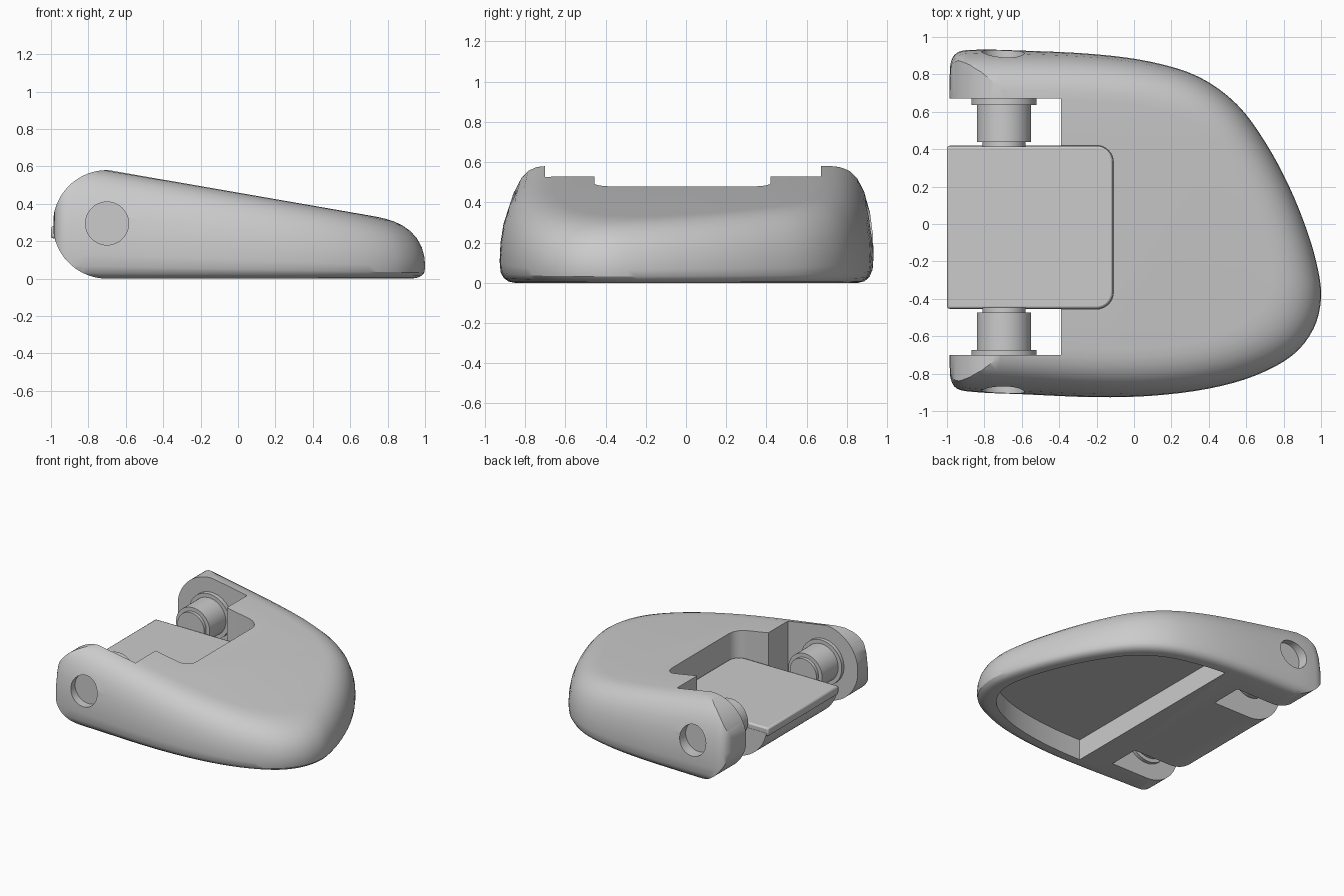
import bpy, bmesh, math
from mathutils import Vector

cube = bpy.data.objects.get("Cube")
if cube:
    bpy.data.objects.remove(cube, do_unlink=True)

grey = bpy.data.materials.new("satin_grey")
grey.use_nodes = True
grey.diffuse_color = (0.6, 0.6, 0.6, 1)
grey.node_tree.nodes["Principled BSDF"].inputs["Base Color"].default_value = (0.6, 0.6, 0.6, 1)

MID = -0.0175          # centre line of the hinge
PIVOT = (-0.7, 0.29)   # hinge axis in x, z
R = 0.29


def loft(name, rings):
    """Skin a stack of equal-length rings and cap both ends."""
    bm = bmesh.new()
    loops = [[bm.verts.new(p) for p in ring] for ring in rings]
    n = len(loops[0])
    for a, b in zip(loops, loops[1:]):
        for i in range(n):
            j = (i + 1) % n
            bm.faces.new((a[i], a[j], b[j], b[i]))
    bm.faces.new(loops[0][::-1])
    bm.faces.new(loops[-1])
    bmesh.ops.recalc_face_normals(bm, faces=bm.faces)
    mesh = bpy.data.meshes.new(name)
    bm.to_mesh(mesh)
    bm.free()
    mesh.materials.append(grey)
    ob = bpy.data.objects.new(name, mesh)
    bpy.context.collection.objects.link(ob)
    return ob


def prism_y(name, pts, y0, y1):
    return loft(name, [[(x, y, z) for x, z in pts] for y in (y0, y1)])


def prism_z(name, pts, z0, z1):
    return loft(name, [[(x, y, z) for x, y in pts] for z in (z0, z1)])


def disc(radius, cx, cz, start=0, end=360, steps=48):
    """Points of a circle, or of an arc including both of its ends."""
    count = steps + (end - start < 360)
    angles = [math.radians(start + (end - start) * i / steps) for i in range(count)]
    return [(cx + radius * math.cos(a), cz + radius * math.sin(a)) for a in angles]


def tongue(x0, x1, half, r):
    """Plan rectangle with its two +x corners rounded."""
    return ([(x0, MID - half)] + disc(r, x1 - r, MID - half + r, 270, 360, 8)
            + disc(r, x1 - r, MID + half - r, 0, 90, 8) + [(x0, MID + half)])


def smooth_outline(pts, steps=4):
    """Closed curve through the points, with tangents limited so it never doubles back."""
    pts = [Vector(p) for p in pts]
    n, out = len(pts), []
    for i in range(n):
        a, b, c, d = (pts[(i + k) % n] for k in (-1, 0, 1, 2))
        span = (c - b).length
        m0 = (c - a).normalized() * span
        m1 = (d - b).normalized() * span
        for s in range(steps):
            t = s / steps
            p = (b * (2 * t**3 - 3 * t**2 + 1) + m0 * (t**3 - 2 * t**2 + t)
                 + c * (3 * t**2 - 2 * t**3) + m1 * (t**3 - t**2))
            out.append((p.x, p.y))
    return out


def apply(ob, cutter, op):
    mod = ob.modifiers.new(op, 'BOOLEAN')
    mod.object, mod.operation, mod.solver = cutter, op, 'EXACT'
    bpy.context.view_layer.objects.active = ob
    bpy.ops.object.modifier_apply(modifier=mod.name)
    bpy.data.objects.remove(cutter, do_unlink=True)


def shade(ob, angle=30):
    bpy.ops.object.select_all(action='DESELECT')
    ob.select_set(True)
    bpy.context.view_layer.objects.active = ob
    bpy.ops.object.shade_smooth_by_angle(angle=math.radians(angle))


# Rounded D-shaped shell
outline = smooth_outline([
    (-0.985, 0.4), (-0.985, 0.83), (-0.96, 0.905), (-0.89, 0.93), (-0.6, 0.927), (-0.2, 0.907),
    (0.1, 0.865), (0.35, 0.785), (0.55, 0.64), (0.7, 0.44), (0.83, 0.2), (0.93, -0.05),
    (0.985, -0.25), (1.0, -0.4), (0.96, -0.56), (0.85, -0.7), (0.65, -0.81), (0.4, -0.88),
    (0.1, -0.918), (-0.2, -0.926), (-0.6, -0.91), (-0.89, -0.895), (-0.96, -0.87),
    (-0.985, -0.8), (-0.985, -0.4)])


def layer(inset, height):
    ring = []
    for x, y in outline:
        px = x * (1 - (1.0 if x > 0 else 0.2) * inset)
        ring.append((px, y * (1 - inset / 0.93), height * (0.585 - 0.174 * (px + 0.72))))
    return ring


body = loft("body_shell", [layer(*s) for s in (
    (0.075, 0), (0.045, 0.012), (0.02, 0.05), (0.005, 0.11), (0, 0.22), (0.004, 0.4),
    (0.018, 0.58), (0.045, 0.74), (0.08, 0.85), (0.12, 0.925), (0.165, 0.97),
    (0.21, 0.992), (0.26, 1))])

# Round off the hinge end of the shell
wrap = disc(R, *PIVOT, 85, 265, 40) + [(1.2, -0.1), (1.2, 0.7)]
apply(body, prism_y("hinge_round", wrap, -1.2, 1.2), 'INTERSECT')

# Hinge gap, tongue pocket and underside hollow
gap = [(-1.2, -0.7), (-0.39, -0.7), (-0.39, 0.67), (-1.2, 0.67)]
apply(body, prism_z("gap_cutter", gap, -0.2, 0.9), 'DIFFERENCE')
apply(body, prism_z("pocket_cutter", tongue(-1.2, -0.11, 0.4375, 0.09), 0.25, 0.9), 'DIFFERENCE')
hollow = [(x * 0.88, y * 0.87) for x, y in outline if x * 0.88 > -0.19]
apply(body, prism_z("hollow_cutter", hollow, -0.2, 0.16), 'DIFFERENCE')

# Blind pin holes on the outer sides of the arms
for s in (-1, 1):
    apply(body, prism_y("hole_cutter", disc(0.115, PIVOT[0], 0.295), s * 0.84, s * 1.1), 'DIFFERENCE')
shade(body)

# Central knuckle with a rounded front and a flat top
knuckle = prism_y("hinge_knuckle", disc(R, *PIVOT, 190, 270, 20) + [(-0.38, 0), (-0.38, 0.24)],
                  MID - 0.4375, MID + 0.4375)
shade(knuckle)

# Flat tongue over the knuckle
plate = prism_z("tongue_plate", tongue(-1.0, -0.112, 0.4355, 0.088), 0.215, 0.28)
bevel = plate.modifiers.new("edge_bevel", 'BEVEL')
bevel.width, bevel.segments, bevel.limit_method = 0.012, 2, 'ANGLE'
shade(plate)

# Stepped pins either side of the knuckle
for s, side in ((-1, "front"), (1, "back")):
    for part, r, y0, y1 in (("neck", 0.115, 0.43, 0.46), ("barrel", 0.145, 0.455, 0.665),
                            ("flange", 0.175, 0.655, 0.69)):
        pin = prism_y(f"{side}_pin_{part}", disc(r, PIVOT[0] + 0.005, 0.295), MID + s * y0, MID + s * y1)
        shade(pin)
